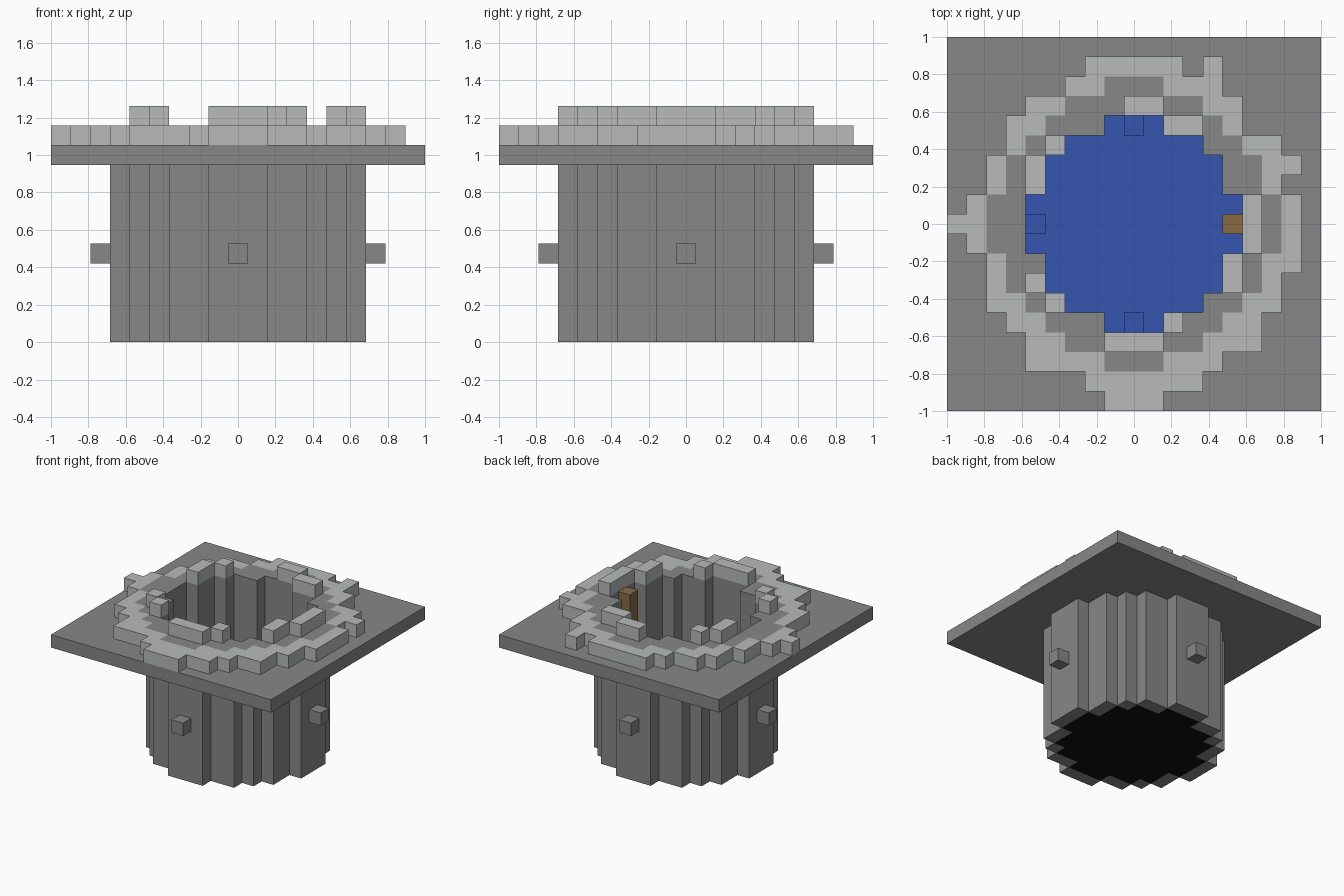
import bpy
import bmesh
from mathutils import Vector

if "Cube" in bpy.data.objects:
    bpy.data.objects.remove(bpy.data.objects["Cube"], do_unlink=True)

# The model is made of cubic cells, counted from the centre of the well
REACH = 9
CELL = 2 / (2 * REACH + 1)
SIDES = [(1, 0), (0, 1), (-1, 0), (0, -1)]


def material(name, rgb):
    mat = bpy.data.materials.new(name)
    mat.use_nodes = True
    mat.diffuse_color = (*rgb, 1)
    bsdf = next(n for n in mat.node_tree.nodes if n.type == "BSDF_PRINCIPLED")
    bsdf.inputs["Base Color"].default_value = (*rgb, 1)
    return mat


STONE = material("grey stone", (0.245, 0.245, 0.245))
PALE = material("pale stone", (0.48, 0.495, 0.49))
WATER = material("blue water", (0.035, 0.093, 0.43))
WOOD = material("brown wood", (0.24, 0.145, 0.06))
BLACK = material("black base", (0.005, 0.005, 0.005))


def block(left, right, front, back):
    return {(x, y) for x in range(left, right + 1) for y in range(front, back + 1)}


def grow(area):
    return area | {(x + dx, y + dy) for x, y in area for dx, dy in SIDES}


def slab(name, area, low, high, mats, rule=lambda cell, normal: 0):
    """Raise an area of cells from layer low to layer high."""
    bm = bmesh.new()

    def quad(corners, cell, normal):
        face = bm.faces.new([bm.verts.new(p) for p in corners])
        face.material_index = rule(cell, normal)

    up, half = Vector((0, 0, 1)), CELL / 2
    floor, roof = up * low * CELL, up * high * CELL
    for cell in sorted(area):
        centre = Vector((*cell, 0)) * CELL
        ring = [centre + Vector((a * half, b * half, 0))
                for a, b in ((-1, -1), (1, -1), (1, 1), (-1, 1))]
        quad([p + roof for p in ring], cell, up)
        quad([p + floor for p in reversed(ring)], cell, -up)
        for i, (dx, dy) in enumerate(SIDES):
            if (cell[0] + dx, cell[1] + dy) not in area:
                a, b = ring[(i + 1) % 4], ring[(i + 2) % 4]
                quad([a + floor, b + floor, b + roof, a + roof],
                     cell, Vector((dx, dy, 0)))
    bmesh.ops.remove_doubles(bm, verts=bm.verts[:], dist=CELL / 100)
    mesh = bpy.data.meshes.new(name)
    bm.to_mesh(mesh)
    bm.free()
    for mat in mats:
        mesh.materials.append(mat)
    bpy.context.collection.objects.link(bpy.data.objects.new(name, mesh))


# Stepped round shaft with a wall one cell thick
shaft = set()
for half_width, half_depth in ((5, 1), (4, 3), (3, 4), (1, 5)):
    shaft |= block(-half_width, half_width, -half_depth, half_depth)
wall = grow(shaft)
slab("shaft_wall", wall - shaft, 0, 9, [STONE])

# Square paving around the opening
slab("paving", block(-REACH, REACH, -REACH, REACH) - shaft, 9, 10, [STONE])

# Ragged rim: left and right ends of each row, from the back to the front
rim_rows = [(-2, 4), (-3, 4), (-5, 5), (-6, 5), (-6, 7), (-7, 8),
            (-7, 7), (-8, 8), (-9, 8), (-8, 8), (-7, 8), (-7, 7),
            (-7, 7), (-6, 6), (-5, 6), (-5, 4), (-2, 3), (-1, 1)]
rim = set()
for step, (left, right) in enumerate(rim_rows):
    y = REACH - 1 - step
    rim |= block(left, right, y, y)
rim.remove((3, 8))

# The inner part of the rim is grey, the outer part pale
grey_ring = grow(wall)
slab("rim", rim - shaft, 10, 11, [STONE, PALE],
     lambda cell, normal: int(cell not in grey_ring))

# Broken ring of raised blocks at the edge of the opening
raised = set()
for extent in ((0, 1, 6, 6), (2, 3, 5, 5), (-4, -4, 4, 4), (-5, -5, 2, 3),
               (6, 6, -1, 1), (5, 5, -3, -2), (-5, -5, -3, -3),
               (-4, -4, -4, -4), (2, 2, -5, -5), (-1, 1, -6, -6)):
    raised |= block(*extent)
slab("raised_blocks", raised, 11, 12, [PALE])

# Water with a black underside
slab("water", shaft, 0, 1, [WATER, BLACK], lambda cell, normal: int(normal.z < 0))

# Stone inlet on each side; three feed a stream, one sits behind the ladder
for (dx, dy), side in zip(SIDES, ("left", "back", "right", "front")):
    slab(side + "_inlet", {(7 * dx, 7 * dy)}, 4, 5, [STONE])
    spot = {(5 * dx, 5 * dy)}
    if side == "left":
        slab("ladder", spot, 1, 11, [WOOD])
    else:
        slab(side + "_stream", spot, 1, 5, [WATER])
